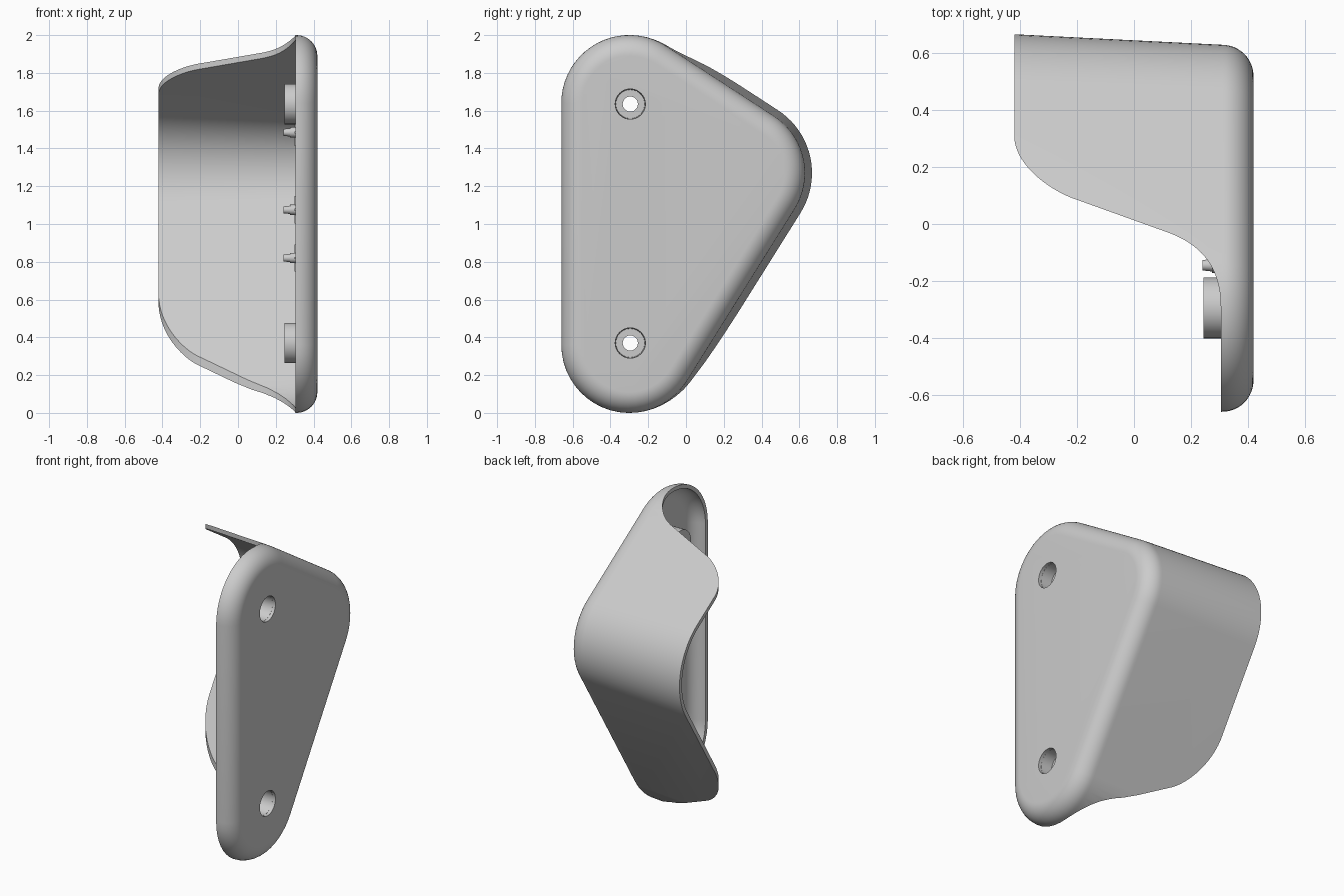
import bpy, bmesh, math
from mathutils import Vector
from mathutils.geometry import interpolate_bezier

cube = bpy.data.objects.get("Cube")
if cube:
    bpy.data.objects.remove(cube, do_unlink=True)

grey = bpy.data.materials.new("light_grey")
grey.use_nodes = True
grey.diffuse_color = (0.6, 0.6, 0.6, 1)
grey.node_tree.nodes["Principled BSDF"].inputs["Base Color"].default_value = (0.6, 0.6, 0.6, 1)

WALL, RADIUS = 0.025, 0.36
SEAM, FILLET = 0.31, 0.11          # where the face fillet starts, and its radius
CORNERS = [Vector(c) for c in ((-0.30, 0.36), (0.27, 1.27), (-0.30, 1.64))]   # y, z
SCREWS = [(-0.295, 0.37), (-0.295, 1.635)]
PINS = [(-0.145, z) for z in (0.82, 1.075, 1.485)]


def finish(name, bm):
    """Turn a bmesh into a named, smooth-shaded grey object."""
    bmesh.ops.recalc_face_normals(bm, faces=bm.faces)
    mesh = bpy.data.meshes.new(name)
    bm.to_mesh(mesh)
    bm.free()
    mesh.materials.append(grey)
    obj = bpy.data.objects.new(name, mesh)
    bpy.context.collection.objects.link(obj)
    smooth(obj)
    return obj


def select(obj):
    bpy.ops.object.select_all(action='DESELECT')
    obj.select_set(True)
    bpy.context.view_layer.objects.active = obj


def smooth(obj):
    select(obj)
    bpy.ops.object.shade_smooth_by_angle(angle=math.radians(30))


def loft(rings, closed=False):
    """Skin a list of point rings, capping the ends unless closed."""
    bm = bmesh.new()
    loops = [[bm.verts.new(p) for p in ring] for ring in rings]
    n = len(loops[0])
    pairs = list(zip(loops, loops[1:]))
    if closed:
        pairs.append((loops[-1], loops[0]))
    else:
        bm.faces.new(loops[0])
        bm.faces.new(loops[-1])
    for a, b in pairs:
        for i in range(n):
            j = (i + 1) % n
            bm.faces.new((a[i], a[j], b[j], b[i]))
    return bm


def outline(x, offset, steps=20):
    """Rounded triangle in the y-z plane, grown by offset."""
    ring = []
    for i, c in enumerate(CORNERS):
        before, after = c - CORNERS[i - 1], CORNERS[(i + 1) % 3] - c
        # outward normals of the neighbouring sides
        start = math.atan2(-before.x, before.y)
        sweep = (math.atan2(-after.x, after.y) - start) % math.tau
        for k in range(steps + 1):
            a = start + sweep * k / steps
            r = RADIUS + offset
            ring.append((x, c.x + r * math.cos(a), c.y + r * math.sin(a)))
    return ring


def lathe(profile, y, z, closed=False, sides=40):
    """Spin an (x, radius) profile about an axis along x."""
    turns = [math.tau * k / sides for k in range(sides)]
    return loft([[(x, y + r * math.cos(a), z + r * math.sin(a)) for a in turns]
                 for x, r in profile], closed)


def box(name, low, high):
    (x0, y0, z0), (x1, y1, z1) = low, high
    return finish(name, loft([[(x, y0, z0), (x, y1, z0), (x, y1, z1), (x, y0, z1)]
                              for x in (x0, x1)]))


def subtract(obj, cutter):
    cutter.hide_render = True
    mod = obj.modifiers.new("cut", 'BOOLEAN')
    mod.operation, mod.solver, mod.object = 'DIFFERENCE', 'EXACT', cutter
    select(obj)
    bpy.ops.object.modifier_apply(modifier=mod.name)
    bpy.data.objects.remove(cutter, do_unlink=True)


# Hollow cover: drafted skirt with a filleted side face
def wall_profile(inset):
    r = FILLET - inset
    points = [(-0.42, 0.037 - inset), (SEAM, -inset)]
    for k in range(1, 13):
        a = math.pi / 2 * k / 12
        points.append((SEAM + r * math.sin(a), -inset - r * (1 - math.cos(a))))
    return points


sections = wall_profile(WALL)[::-1] + wall_profile(0)
cover = finish("cover_shell", loft([outline(x, o) for x, o in sections]))

# Sweeping S-shaped cut that opens the skirt towards the front
def curve(*points):
    return interpolate_bezier(*[Vector((x, y, 0)) for x, y in points], 20)


edge = curve((0.305, -0.29), (0.305, -0.12), (0.20, -0.06), (0.12, -0.03))
edge += curve((-0.20, 0.085), (-0.28, 0.11), (-0.42, 0.20), (-0.421, 0.31))
path = [(0.305, -1)] + [(p.x, p.y) for p in edge] + [(-0.6, 0.31), (-0.6, -1)]
subtract(cover, finish("skirt_cutter",
                       loft([[(x, y, z) for x, y in path] for z in (-0.5, 2.5)])))

# Screw openings and the recessed bosses behind them
for i, (y, z) in enumerate(SCREWS):
    subtract(cover, finish("screw_cutter", lathe([(0.35, 0.08), (0.5, 0.08)], y, z)))
    boss = [(0.245, 0.04), (0.245, 0.107), (0.40, 0.107),
            (0.40, 0.079), (0.325, 0.076), (0.325, 0.04)]
    finish(f"screw_boss_{i + 1}", lathe(boss, y, z, closed=True))
smooth(cover)

# Stepped locating pins with crossed ribs at the base
for i, (y, z) in enumerate(PINS):
    pin = [(0.24, 0.018), (0.275, 0.022), (0.275, 0.027), (0.40, 0.03)]
    finish(f"locating_pin_{i + 1}", lathe(pin, y, z, sides=24))
    for label, dy, dz in (("upright", 0.006, 0.072), ("level", 0.072, 0.006)):
        box(f"pin_rib_{label}_{i + 1}", (0.30, y - dy, z - dz), (0.40, y + dy, z + dz))
